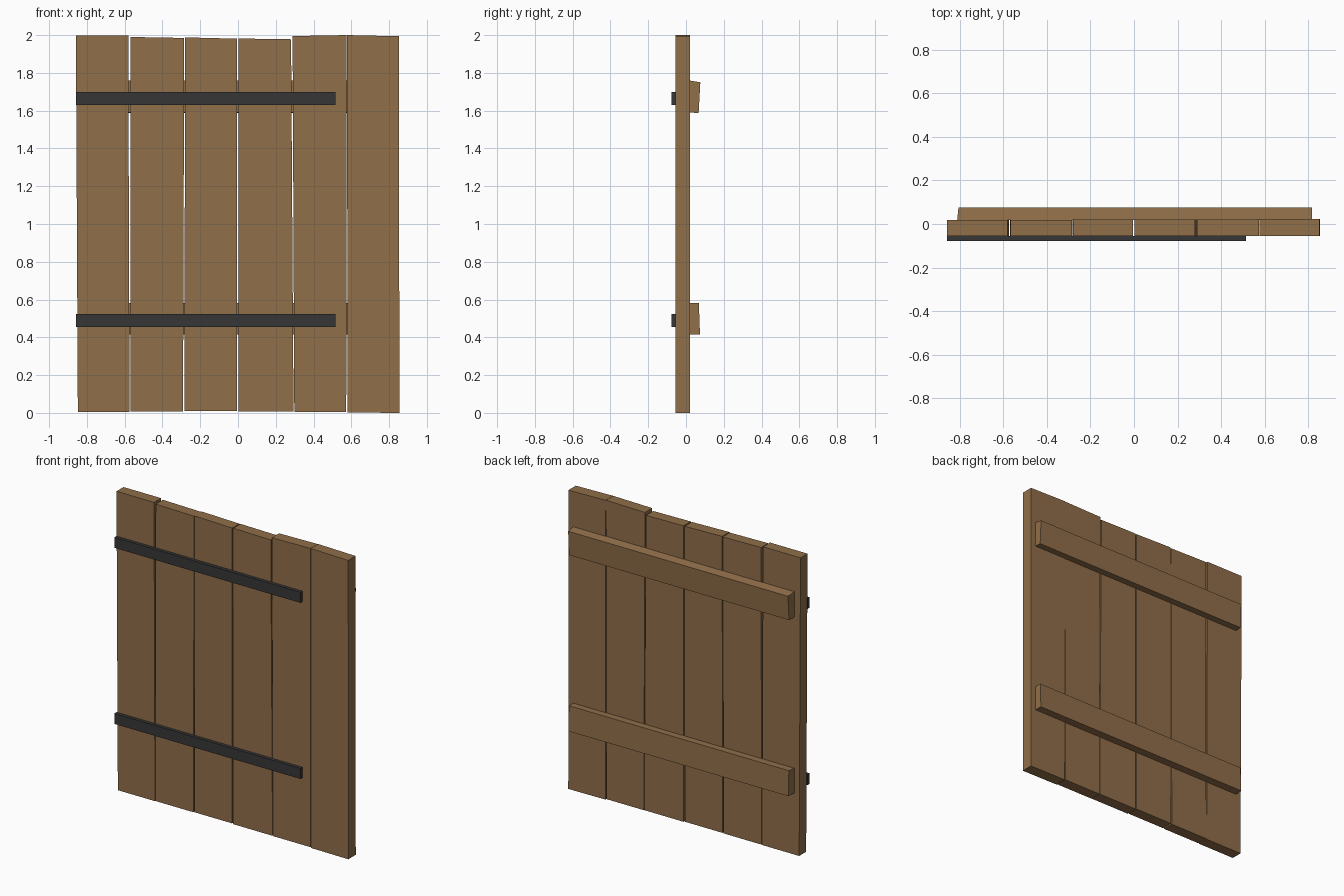
import bpy

if "Cube" in bpy.data.objects:
    bpy.data.objects.remove(bpy.data.objects["Cube"])


def material(name, rgb):
    m = bpy.data.materials.new(name)
    m.diffuse_color = (*rgb, 1)
    m.use_nodes = True
    m.node_tree.nodes["Principled BSDF"].inputs["Base Color"].default_value = m.diffuse_color
    return m


wood = material("brown wood", (0.28, 0.158, 0.067))
iron = material("dark iron", (0.037, 0.037, 0.037))


def block(name, ring_a, ring_b, mat):
    """Six-sided block from two matching four-corner ends."""
    faces = [(3, 2, 1, 0), (4, 5, 6, 7)]
    faces += [(i, (i + 1) % 4, (i + 1) % 4 + 4, i + 4) for i in range(4)]
    me = bpy.data.meshes.new(name)
    me.from_pydata(ring_a + ring_b, [], faces)
    me.materials.append(mat)
    ob = bpy.data.objects.new(name, me)
    bpy.context.collection.objects.link(ob)
    # consistent outward normals
    import bmesh
    bm = bmesh.new()
    bm.from_mesh(me)
    bmesh.ops.recalc_face_normals(bm, faces=bm.faces)
    bm.to_mesh(me)
    bm.free()


# Uneven vertical planks: bottom x range, top x range, bottom z, top z left/right, back y
planks = [
    (-0.848, -0.574, -0.858, -0.581, 0.006, 1.998, 1.998, 0.018),
    (-0.570, -0.291, -0.568, -0.285, 0.008, 1.990, 1.985, 0.019),
    (-0.283, -0.005, -0.281, -0.004, 0.010, 1.988, 1.981, 0.020),
    (0.003, 0.294, 0.003, 0.281, 0.007, 1.982, 1.978, 0.020),
    (0.298, 0.573, 0.289, 0.575, 0.006, 1.995, 2.000, 0.020),
    (0.580, 0.854, 0.577, 0.853, 0.002, 2.000, 1.994, 0.022),
]
for i, (b0, b1, t0, t1, zb, zl, zr, yb) in enumerate(planks):
    yf = -0.056
    z0 = 0 if i == 5 else zb
    block(f"plank_{i + 1}",
          [(b0, yf, zb), (b1, yf, z0), (b1, yb, z0), (b0, yb, zb)],
          [(t0, yf, zl), (t1, yf, zr), (t1, yb, zr), (t0, yb, zl)], wood)

# Back battens with slightly skewed profiles (y, z)
profiles = {
    "lower_batten": [(0.018, 0.416), (0.074, 0.415), (0.068, 0.583), (0.018, 0.582)],
    "upper_batten": [(0.018, 1.590), (0.067, 1.588), (0.076, 1.750), (0.018, 1.760)],
}
for name, prof in profiles.items():
    block(name, [(-0.812 + 0.1 * (y - 0.018), y, z) for y, z in prof],
          [(0.817, y, z) for y, z in prof], wood)

# Front iron hinge straps
for name, z in (("lower_strap", 0.489), ("upper_strap", 1.664)):
    ring = [(-0.078, z - 0.035), (-0.054, z - 0.035), (-0.054, z + 0.035), (-0.078, z + 0.035)]
    block(name, [(-0.858, *p) for p in ring], [(0.515, *p) for p in ring], iron)
